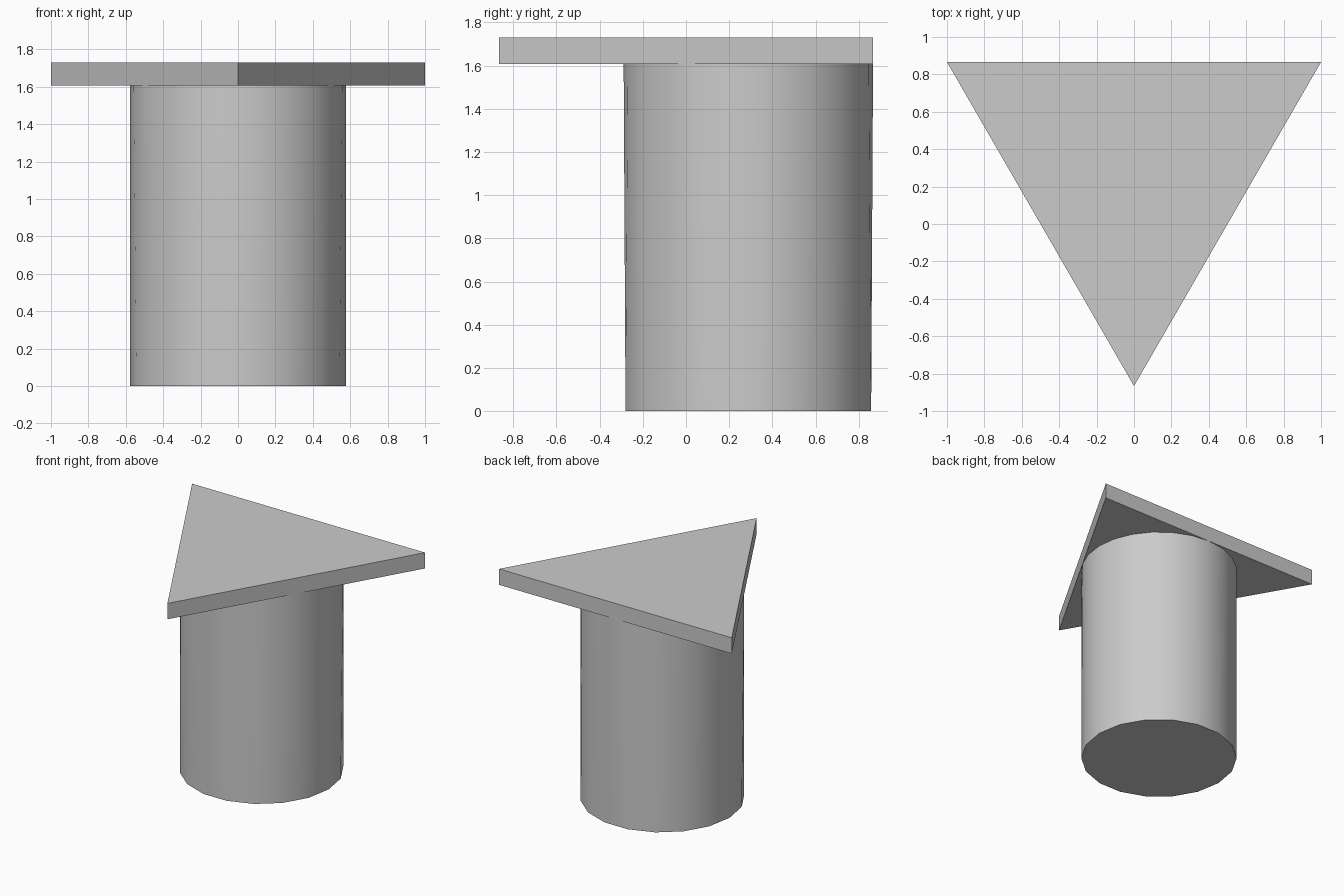
import bpy
import bmesh
from math import cos, sin, tau, sqrt

cube = bpy.data.objects.get("Cube")
if cube:
    bpy.data.objects.remove(cube, do_unlink=True)

HALF = sqrt(3) / 2          # half the depth of the triangular top
TOP_Z = 1.73
UNDER_Z = 1.607
RADIUS = 1 / sqrt(3)        # circle inscribed in the triangle
CENTRE_Y = HALF - RADIUS

grey = bpy.data.materials.new("light grey")
grey.use_nodes = True
colour = (0.6, 0.6, 0.6, 1)
grey.diffuse_color = colour
grey.node_tree.nodes["Principled BSDF"].inputs["Base Color"].default_value = colour


def finish(bm, name):
    bmesh.ops.recalc_face_normals(bm, faces=bm.faces)
    mesh = bpy.data.meshes.new(name)
    bm.to_mesh(mesh)
    bm.free()
    mesh.materials.append(grey)
    obj = bpy.data.objects.new(name, mesh)
    bpy.context.collection.objects.link(obj)
    return obj


def ring(bm, sides, z):
    verts = [bm.verts.new((RADIUS * cos(tau * i / sides),
                           CENTRE_Y + RADIUS * sin(tau * i / sides), z))
             for i in range(sides)]
    return bm.faces.new(verts)


# Triangular top, pointing to the front
bm = bmesh.new()
corners = [(-1, HALF), (0, -HALF), (1, HALF)]
base = bm.faces.new([bm.verts.new((x, y, UNDER_Z)) for x, y in corners])
slab = bmesh.ops.extrude_face_region(bm, geom=[base], use_keep_orig=True)
bmesh.ops.translate(bm, vec=(0, 0, TOP_Z - UNDER_Z),
                    verts=[g for g in slab["geom"] if isinstance(g, bmesh.types.BMVert)])
finish(bm, "triangular_top")

# Round column, with a coarser rim at the foot than at the top
bm = bmesh.new()
foot = ring(bm, 18, 0)
head = ring(bm, 24, UNDER_Z)
bmesh.ops.bridge_loops(bm, edges=list(foot.edges) + list(head.edges))
column = finish(bm, "column")

bpy.ops.object.select_all(action="DESELECT")
column.select_set(True)
bpy.context.view_layer.objects.active = column
bpy.ops.object.shade_smooth_by_angle(angle=0.6)
